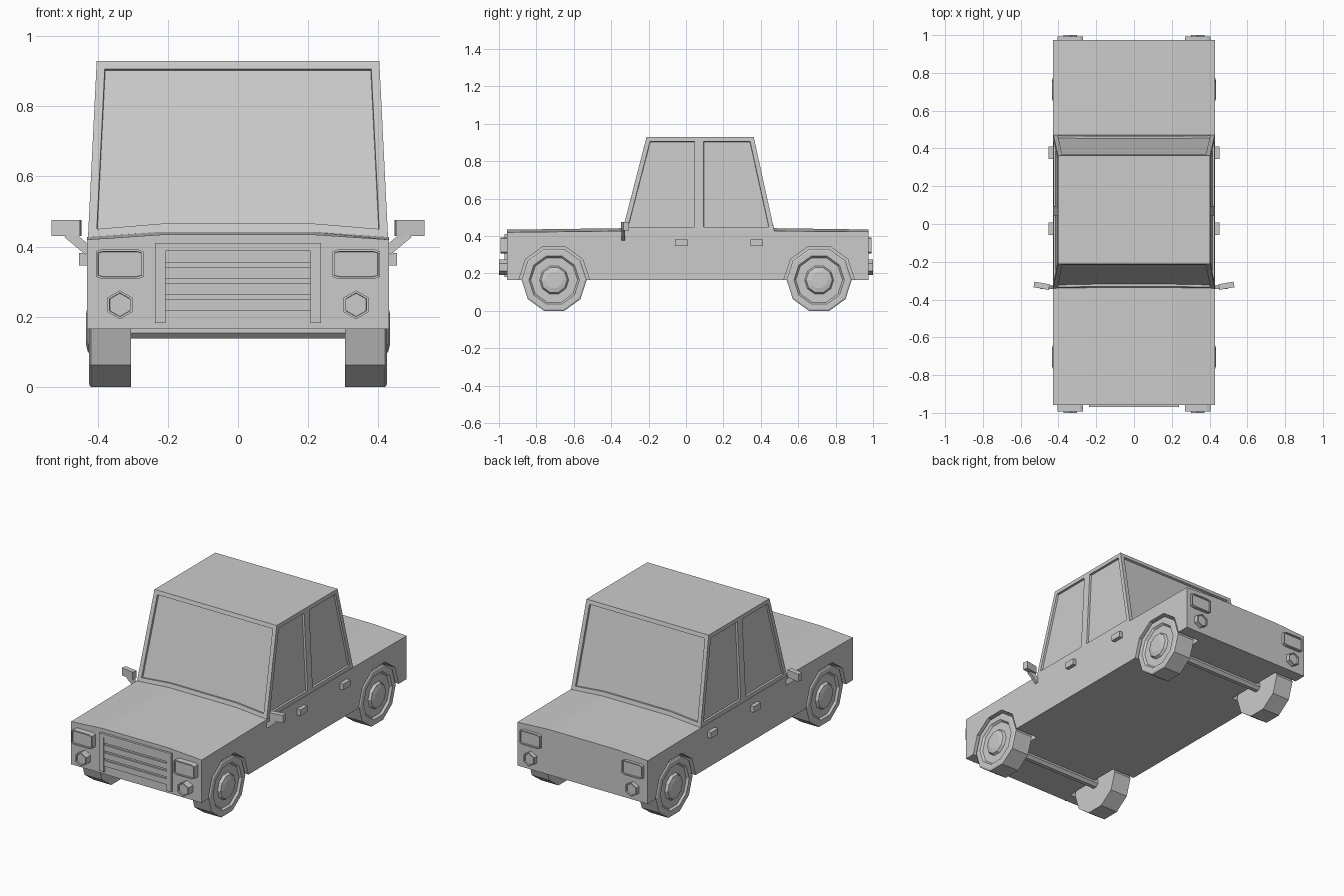
import bpy, bmesh, math
from mathutils import Vector, Matrix

cube = bpy.data.objects.get("Cube")
if cube:
    bpy.data.objects.remove(cube)

grey = bpy.data.materials.new("plain grey")
grey.use_nodes = True
colour = (0.6, 0.6, 0.6, 1)
grey.diffuse_color = colour
grey.node_tree.nodes["Principled BSDF"].inputs["Base Color"].default_value = colour


def finish(bm, name):
    bmesh.ops.recalc_face_normals(bm, faces=bm.faces)
    mesh = bpy.data.meshes.new(name)
    bm.to_mesh(mesh)
    bm.free()
    mesh.materials.append(grey)
    ob = bpy.data.objects.new(name, mesh)
    bpy.context.scene.collection.objects.link(ob)
    return ob


def loft(bm, rings):
    """Join equal rings of points and cap both ends; returns the end cap."""
    loops = [[bm.verts.new(p) for p in ring] for ring in rings]
    n = len(loops[0])
    for a, b in zip(loops, loops[1:]):
        for i in range(n):
            j = (i + 1) % n
            bm.faces.new((a[i], a[j], b[j], b[i]))
    bm.faces.new(loops[0])
    return bm.faces.new(loops[-1])


def ngon(n, r, turn=0.5):
    return [(r * math.sin((i + turn) * math.tau / n), r * math.cos((i + turn) * math.tau / n))
            for i in range(n)]


def box(name, size, centre, turn=0):
    bm = bmesh.new()
    bmesh.ops.create_cube(bm, size=1, matrix=Matrix.Translation(centre)
                          @ Matrix.Rotation(turn, 4, 'Z') @ Matrix.Diagonal((*size, 1)))
    return finish(bm, name)


# Lower body with a gently crowned bonnet and rear deck
def section(y, edge, mid):
    return [(-0.43, y, 0.165), (0.43, y, 0.165), (0.43, y, edge),
            (0.22, y, mid), (-0.22, y, mid), (-0.43, y, edge)]


bm = bmesh.new()
loft(bm, [section(-0.957, 0.42, 0.434), section(-0.34, 0.427, 0.442),
          section(0.47, 0.427, 0.442), section(0.975, 0.423, 0.435)])
body = finish(bm, "body")

# Wheel wells cut from the body
AXLES = {"front": -0.705, "rear": 0.712}
WHEEL_Z = 0.165
for end, y in AXLES.items():
    for label, s in (("left", 1), ("right", -1)):
        bm = bmesh.new()
        loft(bm, [[(s * x, y + a, WHEEL_Z + b) for a, b in ngon(10, 0.189)] for x in (0.28, 0.5)])
        cutter = finish(bm, f"{end}_{label}_well_cutter")
        cutter.hide_render = True
        cutter.hide_set(True)
        cutter.display_type = 'WIRE'
        cut = body.modifiers.new("wheel well", 'BOOLEAN')
        cut.operation = 'DIFFERENCE'
        cut.solver = 'EXACT'
        cut.object = cutter

# Cabin with recessed windows
bm = bmesh.new()
P = lambda x, y, z: bm.verts.new((x, y, z))
low, high = {}, {}
for s in (-1, 1):
    low[s] = [P(s * 0.428, y, 0.425) for y in (-0.341, 0.07, 0.473)]
    high[s] = [P(s * 0.403, y, 0.93) for y in (-0.211, 0.07, 0.362)]
windows = []
for s in (-1, 1):
    for i in (0, 1):
        windows.append(bm.faces.new((low[s][i], low[s][i + 1], high[s][i + 1], high[s][i])))
for i, y in ((0, -0.337), (2, 0.47)):
    a, b = P(-0.22, y, 0.442), P(0.22, y, 0.442)
    windows.append(bm.faces.new((low[-1][i], a, b, low[1][i], high[1][i], high[-1][i])))
bm.faces.new(high[-1] + high[1][::-1])
bm.normal_update()
bmesh.ops.recalc_face_normals(bm, faces=bm.faces)
centre = Vector((0, 0.07, 0.65))
for f in bm.faces:
    if f.normal.dot(f.calc_center_median() - centre) < 0:
        f.normal_flip()
bmesh.ops.inset_individual(bm, faces=windows, thickness=0.024, use_even_offset=True)
bmesh.ops.inset_individual(bm, faces=windows, thickness=0.002, depth=-0.012)
finish(bm, "cabin")

# Wheels turned from a half profile of (radius, x)
PROFILE = [(0.174, 0.305), (0.174, 0.42), (0.165, 0.425), (0.135, 0.425), (0.125, 0.413),
           (0.078, 0.413), (0.07, 0.428), (0.045, 0.434)]
for end, y in AXLES.items():
    for label, s in (("left", 1), ("right", -1)):
        bm = bmesh.new()
        loft(bm, [[(s * x, y + a, WHEEL_Z + b) for a, b in ngon(10, r)] for r, x in PROFILE])
        finish(bm, f"{end}_{label}_wheel")
    bm = bmesh.new()
    loft(bm, [[(x, y + a, WHEEL_Z + b) for a, b in ngon(8, 0.03)] for x in (-0.32, 0.32)])
    finish(bm, f"{end}_axle")


# Lamps: outline pushed out from the body, with a recessed lens
def lamp(name, outline, x, z, y0, y1):
    bm = bmesh.new()
    lens = loft(bm, [[(x + a, y, z + b) for a, b in outline] for y in (y0, y1)])
    bmesh.ops.recalc_face_normals(bm, faces=bm.faces)
    bmesh.ops.inset_individual(bm, faces=[lens], thickness=0.007)
    bmesh.ops.inset_individual(bm, faces=[lens], thickness=0.001, depth=-0.008)
    finish(bm, name)


RECT = [(-0.068, -0.036), (-0.05, -0.043), (0.05, -0.043), (0.068, -0.036),
        (0.068, 0.036), (0.05, 0.043), (-0.05, 0.043), (-0.068, 0.036)]
for label, s in (("left", 1), ("right", -1)):
    for end, y0, y1 in (("front", -0.95, -0.992), ("rear", 0.965, 0.992)):
        lamp(f"{end}_{label}_light", RECT, s * 0.337, 0.35, y0, y1)
        lamp(f"{end}_{label}_small_lamp", ngon(6, 0.041, 0), s * 0.337, 0.234, y0, math.copysign(1, y1))

    # Door handles
    for end, y in (("front", -0.026), ("rear", 0.378)):
        box(f"{end}_{label}_handle", (0.03, 0.066, 0.036), (s * 0.438, y, 0.364))

    # Side mirrors on slanted arms
    bm = bmesh.new()
    loft(bm, [[(s * (x + a), -0.335 + dy, z + b) for a, b, dy in
               ((-0.01, 0.01, -0.009), (0.01, -0.01, -0.009), (0.01, -0.01, 0.009), (-0.01, 0.01, 0.009))]
              for x, z in ((0.425, 0.387), (0.485, 0.437))])
    finish(bm, f"{label}_mirror_arm")
    box(f"{label}_mirror", (0.082, 0.03, 0.045), (s * 0.489, -0.327, 0.453), s * 0.17)

    # Grille uprights
    box(f"{label}_grille_upright", (0.03, 0.03, 0.228), (s * 0.222, -0.955, 0.296))

# Grille top bar and slats
box("grille_top_bar", (0.414, 0.03, 0.022), (0, -0.955, 0.399))
for i in range(4):
    box(f"grille_slat_{i + 1}", (0.414, 0.02, 0.034), (0, -0.955, 0.371 - 0.046 * i))
